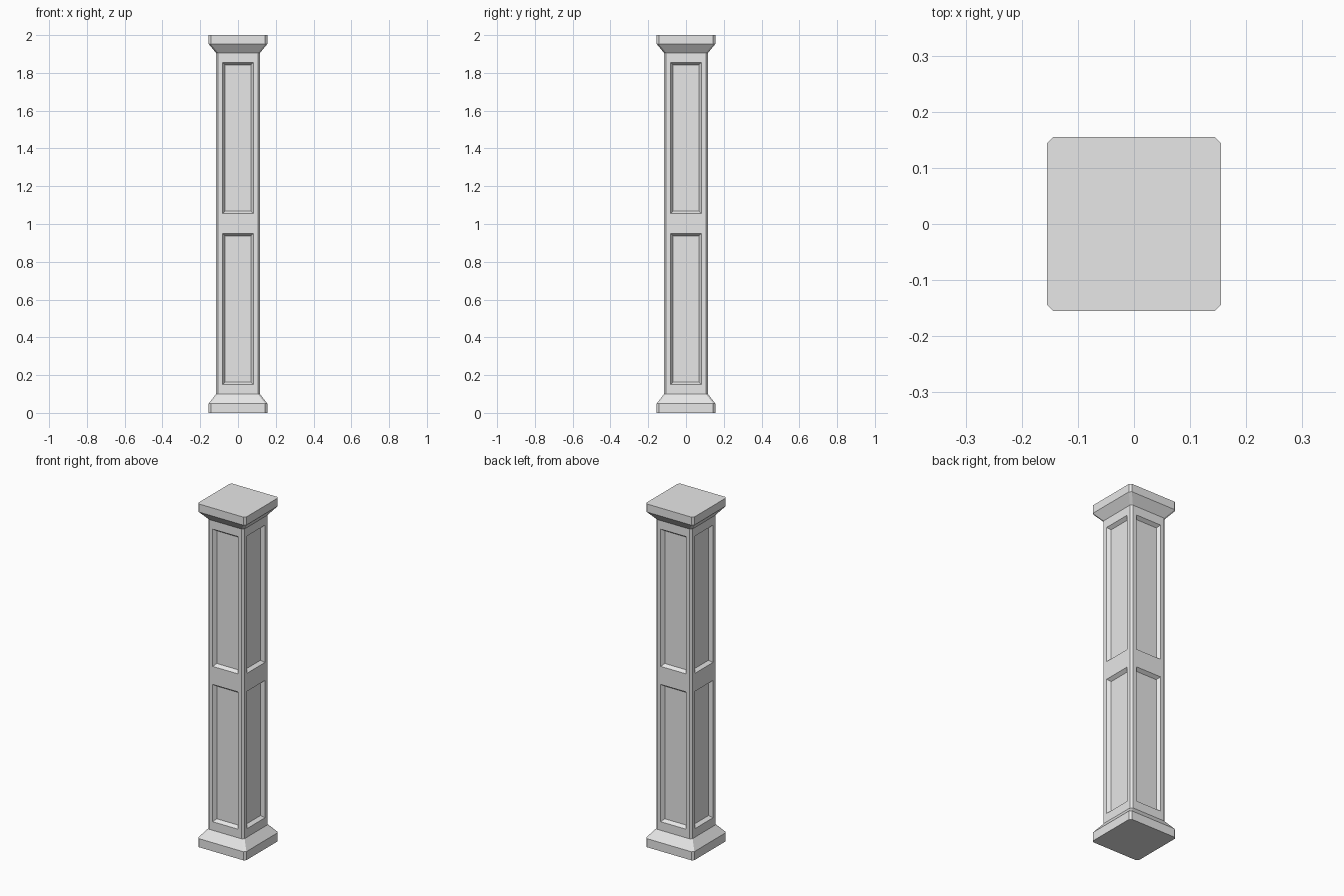
import bpy
import bmesh

cube = bpy.data.objects.get("Cube")
if cube:
    bpy.data.objects.remove(cube, do_unlink=True)

stone = bpy.data.materials.new("light_grey_stone")
stone.use_nodes = True
stone.diffuse_color = (0.8, 0.8, 0.8, 1)
stone.node_tree.nodes["Principled BSDF"].inputs["Base Color"].default_value = (0.8, 0.8, 0.8, 1)

CHAMFER = 0.011
BLOCK = 0.155       # half width of base and cap
SHAFT = 0.116       # half width of shaft
PANEL = 0.082       # half width of a panel opening


def section(half, panel=None):
    """Chamfered square, with optional extra points at the panel edges."""
    flat = half - CHAMFER
    steps = [-flat, flat] if panel is None else [-flat, -panel, panel, flat]
    points = []
    for cos, sin in ((0, -1), (1, 0), (0, 1), (-1, 0)):
        for t in steps:
            points.append((half * cos - t * sin, half * sin + t * cos))
    return points


def loft(name, rings, closed_bottom=False, closed_top=False, panels=False):
    """Join stacked sections given as (height, points)."""
    bm = bmesh.new()
    loops = [[bm.verts.new((x, y, z)) for x, y in pts] for z, pts in rings]
    openings = []
    for level, (low, high) in enumerate(zip(loops, loops[1:])):
        n = len(low)
        for i in range(n):
            j = (i + 1) % n
            face = bm.faces.new((low[i], low[j], high[j], high[i]))
            if panels and level % 2 == 1 and i % 4 == 1:
                openings.append(face)
    if closed_bottom:
        bm.faces.new(loops[0][::-1])
    if closed_top:
        bm.faces.new(loops[-1])
    bm.normal_update()
    # Sunken panels with sloping borders
    if openings:
        bmesh.ops.inset_individual(bm, faces=openings, thickness=0.019, depth=-0.019)
    mesh = bpy.data.meshes.new(name)
    bm.to_mesh(mesh)
    bm.free()
    mesh.materials.append(stone)
    obj = bpy.data.objects.new(name, mesh)
    bpy.context.collection.objects.link(obj)
    return obj


block, neck = section(BLOCK), section(SHAFT)
shaft = section(SHAFT, PANEL)

# Base block sloping in to the shaft
loft("base", [(0, block), (0.05, block), (0.1, neck)], closed_bottom=True)

# Shaft with two panels on each side
heights = (0.1, 0.15, 0.95, 1.055, 1.855, 1.905)
loft("panelled_shaft", [(z, shaft) for z in heights], panels=True)

# Cap flaring out from the shaft
loft("cap", [(1.905, neck), (1.953, block), (2, block)], closed_top=True)
